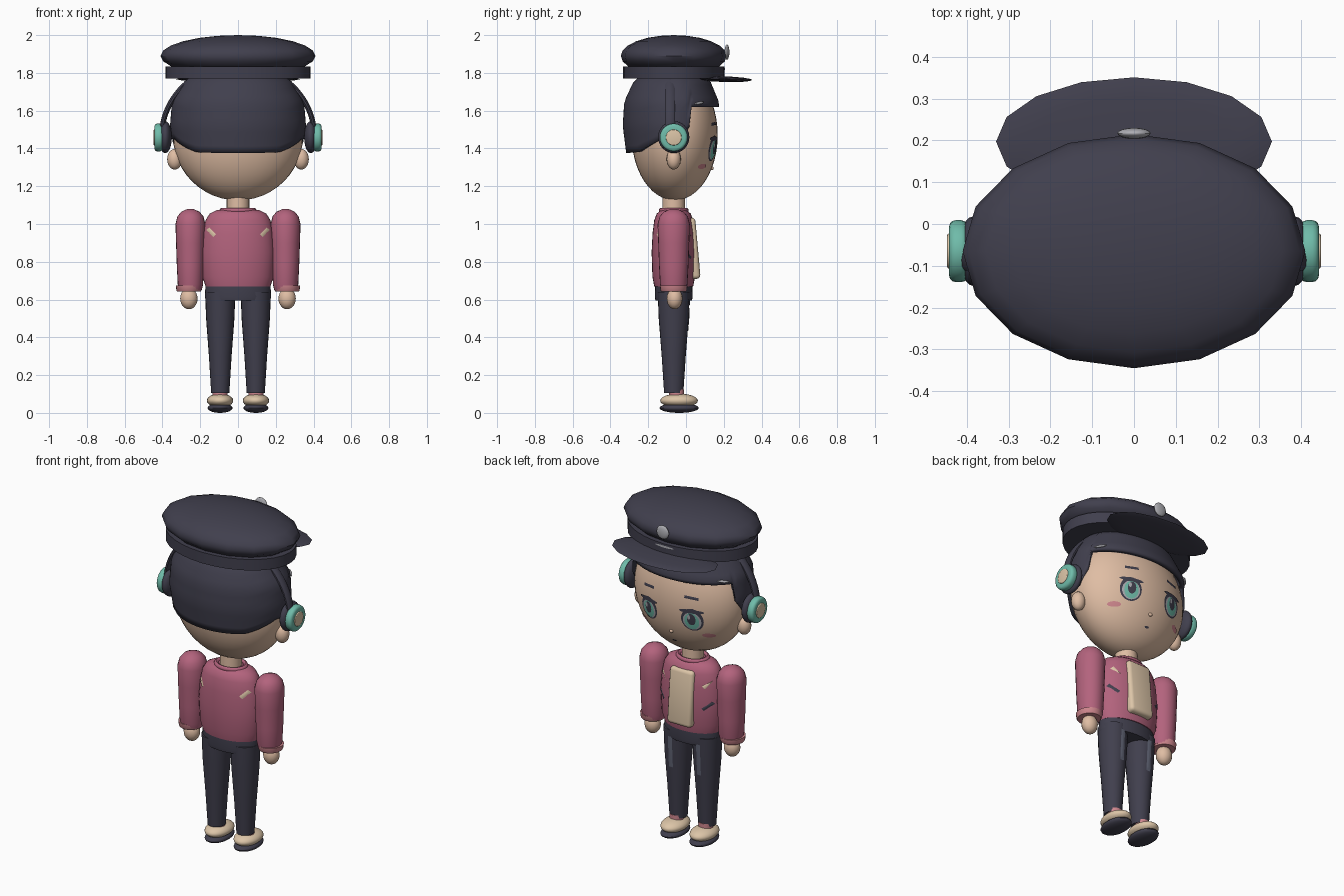
import bpy, bmesh, math
from mathutils import Matrix, Vector, Euler

if "Cube" in bpy.data.objects:
    bpy.data.objects.remove(bpy.data.objects["Cube"])

CY = -0.065  # depth of the figure's main axis


def material(name, r, g, b):
    m = bpy.data.materials.new(name)
    m.use_nodes = True
    m.diffuse_color = (r, g, b, 1)
    m.node_tree.nodes["Principled BSDF"].inputs["Base Color"].default_value = (r, g, b, 1)
    return m


navy = material("dark navy", 0.052, 0.05, 0.075)
skin = material("skin", 0.74, 0.51, 0.37)
rose = material("rose", 0.45, 0.125, 0.205)
pale_rose = material("pale rose", 0.62, 0.24, 0.27)
teal = material("teal", 0.16, 0.5, 0.4)
cream = material("cream", 0.72, 0.56, 0.39)
silver = material("silver grey", 0.42, 0.42, 0.45)
slate = material("slate", 0.12, 0.13, 0.18)


def finish(name, bm, mat, angle=45):
    mesh = bpy.data.meshes.new(name)
    bm.to_mesh(mesh)
    bm.free()
    mesh.materials.append(mat)
    mesh.shade_smooth()
    mesh.set_sharp_from_angle(angle=math.radians(angle))
    ob = bpy.data.objects.new(name, mesh)
    bpy.context.collection.objects.link(ob)
    return ob


def surface(name, mat, nu, nv, f, wrap_v=False):
    """Grid of points f(i, j); i always wraps around."""
    bm = bmesh.new()
    rows = [[bm.verts.new(f(i, j)) for i in range(nu)] for j in range(nv)]
    for j in range(nv if wrap_v else nv - 1):
        a, b = rows[j], rows[(j + 1) % nv]
        for i in range(nu):
            k = (i + 1) % nu
            bm.faces.new((a[i], a[k], b[k], b[i]))
    bmesh.ops.remove_doubles(bm, verts=bm.verts, dist=1e-5)
    return finish(name, bm, mat)


def lathe(name, mat, profile, x=0, y=CY, depth=1.0, segs=24):
    """Turned form from (z, radius) pairs, capped at both ends."""
    pts = [(profile[0][0], 0)] + profile + [(profile[-1][0], 0)]

    def f(i, j):
        a = 2 * math.pi * i / segs
        z, r = pts[j]
        return (x + r * math.cos(a), y + depth * r * math.sin(a), z)
    return surface(name, mat, segs, len(pts), f)


def blob(name, mat, loc, size, segs=24, rings=12, rot=(0, 0, 0)):
    bm = bmesh.new()
    bmesh.ops.create_uvsphere(bm, u_segments=segs, v_segments=rings, radius=1)
    mtx = Matrix.Translation(loc) @ Euler(rot).to_matrix().to_4x4() @ Matrix.Diagonal((*size, 1))
    bmesh.ops.transform(bm, matrix=mtx, verts=bm.verts)
    return finish(name, bm, mat)


def disc(name, mat, loc, radius, thick):
    """Bevelled round plate whose axis runs along x."""
    bm = bmesh.new()
    bmesh.ops.create_cone(bm, cap_ends=True, segments=24, radius1=radius, radius2=radius, depth=thick)
    bmesh.ops.bevel(bm, geom=[e for e in bm.edges if abs(e.verts[0].co.z - e.verts[1].co.z) < 1e-6],
                    offset=thick * 0.35, segments=3, profile=0.5, affect='EDGES')
    mtx = Matrix.Translation(loc) @ Matrix.Rotation(math.pi / 2, 4, 'Y')
    bmesh.ops.transform(bm, matrix=mtx, verts=bm.verts)
    return finish(name, bm, mat, 50)


def interp(profile, t):
    for (a, u), (b, v) in zip(profile, profile[1:]):
        if t <= b:
            return u + (v - u) * max(0, t - a) / (b - a)
    return profile[-1][1]


def decal(name, mat, surf, x, z, rx, rz, rot=0, lift=0.003, segs=24):
    """Thin painted patch laid over a surface y = surf(x, z)."""
    back = surf(x, z) < CY
    c, s = math.cos(rot), math.sin(rot)

    def f(i, j):
        a = 2 * math.pi * (i + 0.5) / segs
        u, v = rx * j / 4 * math.cos(a), rz * j / 4 * math.sin(a)
        px, pz = x + u * c - v * s, z + u * s + v * c
        return (px, surf(px, pz) + (-lift if back else lift), pz)
    ob = surface(name, mat, segs, 5, f)
    if back:
        ob.data.flip_normals()
    return ob


# ---- Head and face
HEAD = Vector((0, -0.06, 1.47))
HR = Vector((0.345, 0.228, 0.345))


def face(x, z):
    return HEAD.y + HR.y * math.sqrt(max(0, 1 - (x / HR.x) ** 2 - ((z - HEAD.z) / HR.z) ** 2))


blob("head", skin, HEAD, HR, 40, 24)
blob("nose", skin, (0, face(0, 1.295), 1.295), (0.012, 0.01, 0.01), 12, 8)
decal("mouth", navy, face, 0, 1.23, 0.014, 0.006)
lathe("neck", skin, [(1.04, 0.06), (1.16, 0.06)])

# ---- Hair shell with a lower hairline at the nape
HAIR = [(1.37, 0.93), (1.52, 1.0), (1.65, 0.97), (1.76, 0.78), (1.82, 0.5)]
HAIRLINE = [(-0.34, 1.375), (-0.27, 1.38), (-0.12, 1.455), (-0.05, 1.42), (0.024, 1.52), (0.025, 1.62)]


def hair_point(i, j):
    a = 2 * math.pi * i / 96
    x, y = 0.36 * math.cos(a), -0.06 + (0.24 if math.sin(a) > 0 else 0.275) * math.sin(a)
    low = interp(HAIRLINE, y)
    z = low + (1.82 - low) * j / 12
    k = interp(HAIR, z)
    return (x * k, -0.06 + (y + 0.06) * k, z)


hair = surface("hair", navy, 96, 13, hair_point)
solid = hair.modifiers.new("thickness", 'SOLIDIFY')
solid.thickness, solid.offset = 0.025, -1

# ---- Peaked cap
blob("cap_crown", navy, (0, CY, 1.89), (0.41, 0.28, 0.11), 16, 12)
lathe("cap_band", navy, [(1.77, 0.385), (1.835, 0.385)], depth=0.695, segs=32)
blob("cap_visor", navy, (0, 0.197, 1.767), (0.33, 0.154, 0.015), 16, 8, (-0.03, 0, 0))
blob("cap_badge", silver, (0, 0.217, 1.91), (0.04, 0.013, 0.04), 16, 10)
decal("cap_cord", silver, lambda x, z: CY + 0.695 * math.sqrt(0.385 ** 2 - x * x),
      0, 1.82, 0.06, 0.006)

# ---- Headphone band
def band_point(i, j):
    a, b = math.pi * j / 40, 2 * math.pi * i / 10
    n = 0.014 * math.cos(b)
    return ((0.405 + n) * math.cos(a), -0.085 - 0.028 * math.sin(b), 1.46 + (0.385 + n) * math.sin(a))


surface("headphone_band", navy, 10, 41, band_point)

# ---- Torso and jacket
TORSO = [(0.67, 0.172), (0.72, 0.188), (0.85, 0.195), (0.95, 0.187), (1.02, 0.172), (1.055, 0.15), (1.075, 0.11)]


def chest(x, z):
    return CY + 0.6 * math.sqrt(max(0, interp(TORSO, z) ** 2 - x * x))


def jacket_back(x, z):
    return 2 * CY - chest(x, z)


lathe("jacket", rose, TORSO, depth=0.6, segs=32)


def collar_point(i, j):
    a, b = 2 * math.pi * i / 24, 2 * math.pi * j / 8
    r = 0.085 + 0.014 * math.cos(b)
    return (r * math.cos(a), CY + 0.8 * r * math.sin(a), 1.072 + 0.014 * math.sin(b))


surface("collar", rose, 24, 8, collar_point, True)

bm = bmesh.new()
bmesh.ops.create_cube(bm, size=1)
mtx = Matrix.Translation((0, 0.028, 0.87)) @ Matrix.Rotation(0.09, 4, 'X') @ Matrix.Diagonal((0.155, 0.07, 0.325, 1))
bmesh.ops.transform(bm, matrix=mtx, verts=bm.verts)
bmesh.ops.bevel(bm, geom=bm.edges[:], offset=0.02, segments=3, profile=0.5, affect='EDGES')
finish("shirt_front", bm, cream)

# ---- Hips
lathe("trouser_waist", navy, [(0.595, 0.17), (0.615, 0.176), (0.675, 0.172)], depth=0.57, segs=32)

# ---- Paired parts
ARM = [(0.65, 0.06), (0.68, 0.067), (0.78, 0.072), (0.9, 0.076), (1.0, 0.079),
       (1.04, 0.069), (1.065, 0.048), (1.08, 0.015)]
LEG = [(0.105, 0.048), (0.3, 0.06), (0.5, 0.075), (0.64, 0.08)]

for s, side in ((1, "left"), (-1, "right")):
    def thigh(x, z):
        r = interp(LEG, z)
        return CY + 1.06 * math.sqrt(max(0, r * r - (x - s * 0.094) ** 2))

    # face details
    ex = s * 0.14
    decal("eye_outline_" + side, navy, face, ex, 1.4, 0.061, 0.068, lift=0.002)
    decal("eye_white_" + side, silver, face, ex, 1.393, 0.05, 0.053, lift=0.004)
    decal("iris_" + side, teal, face, ex, 1.393, 0.04, 0.05, lift=0.006)
    decal("pupil_" + side, navy, face, ex, 1.405, 0.023, 0.035, lift=0.008)
    decal("eye_glint_" + side, silver, face, ex + 0.012, 1.418, 0.008, 0.014, lift=0.0095)
    decal("eyelash_" + side, navy, face, ex, 1.452, 0.068, 0.012, lift=0.005)
    decal("eyebrow_" + side, navy, face, s * 0.138, 1.53, 0.055, 0.011, -s * 0.08, segs=4)
    decal("blush_" + side, pale_rose, face, s * 0.21, 1.305, 0.032, 0.014)
    blob("ear_" + side, skin, (s * 0.335, CY, 1.343), (0.04, 0.038, 0.055), 16, 10)
    blob("hair_clip_" + side, silver, (s * 0.293, 0.07, 1.64), (0.009, 0.035, 0.007), 12, 8, (0.15, 0, s * 0.78))

    # headphone cup
    blob("ear_cushion_" + side, navy, (s * 0.385, CY, 1.46), (0.035, 0.083, 0.085))
    disc("ear_cup_" + side, teal, (s * 0.42, CY, 1.458), 0.074, 0.045)
    disc("ear_cup_cap_" + side, cream, (s * 0.441, CY, 1.458), 0.042, 0.012)

    # arm
    lathe("sleeve_" + side, rose, ARM, s * 0.252, depth=1.08)
    lathe("cuff_" + side, pale_rose, [(0.642, 0.062), (0.648, 0.066), (0.674, 0.069)], s * 0.26, depth=1.06)
    blob("hand_" + side, skin, (s * 0.26, -0.06, 0.605), (0.046, 0.042, 0.056), 16, 12)

    # jacket patches and pocket slits
    decal("shoulder_patch_" + side, cream, chest, s * 0.14, 0.96, 0.036, 0.013, s * 0.8, segs=3)
    decal("back_patch_" + side, cream, jacket_back, s * 0.142, 0.957, 0.036, 0.015, s * 0.8, segs=4)
    decal("pocket_slit_" + side, navy, chest, s * 0.15, 0.84, 0.045, 0.012, s * 0.7, segs=4)

    # leg and shoe
    lathe("trouser_leg_" + side, navy, LEG, s * 0.094, depth=1.06)
    decal("trouser_crease_" + side, slate, thigh, s * 0.092, 0.51, 0.018, 0.13, segs=4)
    lathe("sock_" + side, pale_rose, [(0.06, 0.04), (0.125, 0.04)], s * 0.095, -0.05)
    blob("shoe_" + side, cream, (s * 0.095, -0.037, 0.065), (0.07, 0.1, 0.037))
    blob("shoe_sole_" + side, navy, (s * 0.095, -0.036, 0.026), (0.066, 0.104, 0.026))
